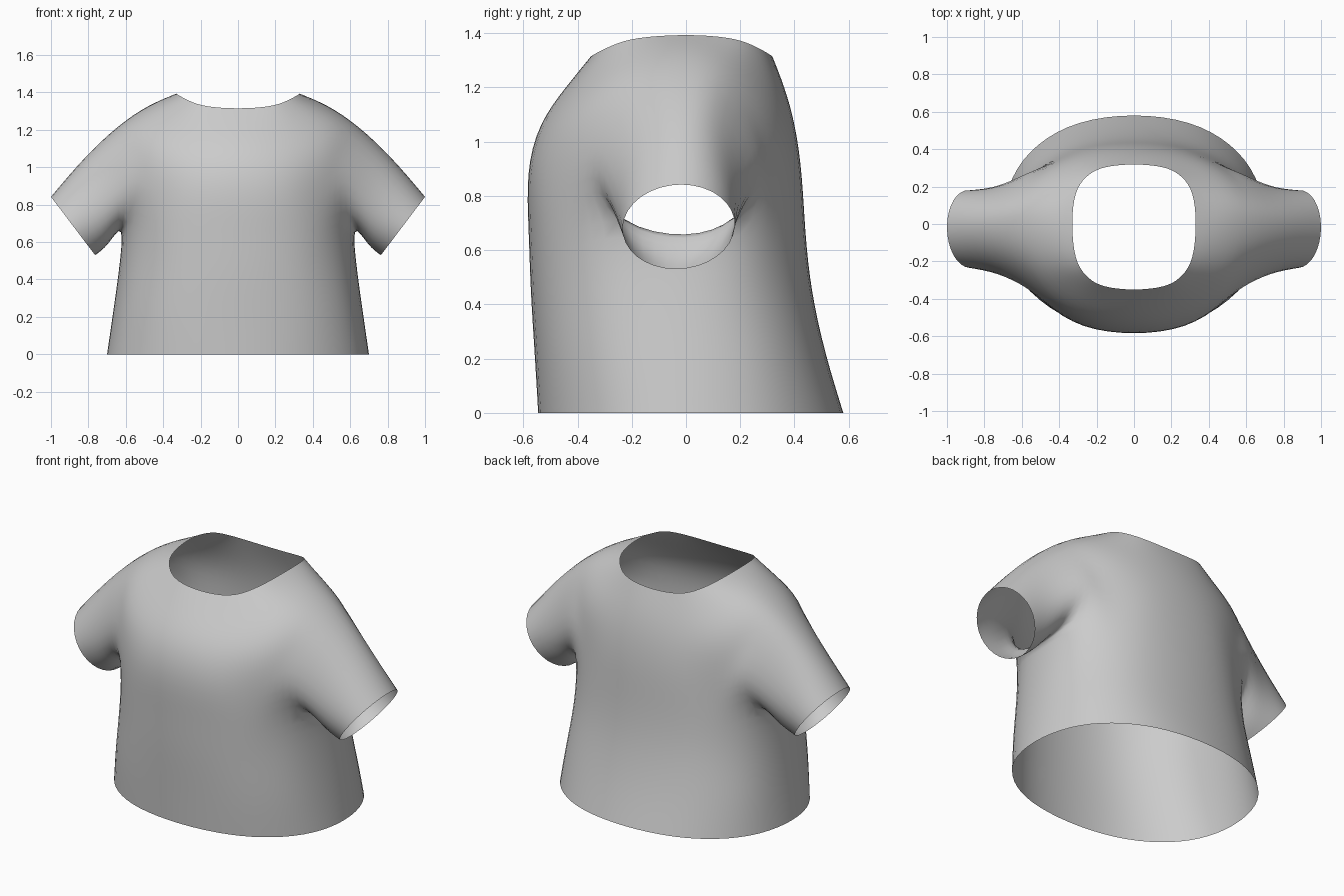
import bpy, bmesh
from math import sin, cos, radians, pi
from mathutils import Vector

if "Cube" in bpy.data.objects:
    bpy.data.objects.remove(bpy.data.objects["Cube"])

COLS = 16
# Body rings: z at front/back, z at side, half width, front y, back y, squareness, fall-off
RINGS = [
    (0.00, 0.00, 0.70, -0.545, 0.580, 2.2, 2),
    (0.22, 0.22, 0.668, -0.558, 0.515, 2.3, 2),
    (0.45, 0.45, 0.637, -0.572, 0.465, 2.3, 2),
    (0.67, 0.655, 0.625, -0.580, 0.440, 2.3, 2),   # armpit
    (0.88, 0.88, 0.620, -0.580, 0.425, 2.3, 2),    # middle of armhole
    (1.06, 1.215, 0.640, -0.535, 0.400, 2.1, 4),   # top of armhole
    (1.20, 1.327, 0.480, -0.443, 0.362, 2.3, 3),
    (1.315, 1.393, 0.330, -0.350, 0.318, 2.8, 2),  # neck
]
PIT, MID, TOP = 3, 4, 5


def power(v, p):
    return abs(v) ** p * (1 if v >= 0 else -1)


def ring_point(ring, j):
    z0, z1, rx, yf, yb, n, fall = ring
    t = radians(-90 + 360 / COLS * j)
    c, s = cos(t), sin(t)
    if abs(c) < 1e-6:
        c = 0
    y = power(s, 2 / n) * (yb if s > 0 else -yf)
    return Vector((rx * power(c, 2 / n), y, z0 + (z1 - z0) * abs(c) ** fall))


# Body grid, leaving a two-by-two armhole on each side
bm = bmesh.new()
grid = {}
for i, ring in enumerate(RINGS):
    for j in range(COLS):
        if i == MID and j in (4, 12):
            continue
        grid[i, j] = bm.verts.new(ring_point(ring, j))
for i in range(len(RINGS) - 1):
    for j in range(COLS):
        if i in (PIT, MID) and j in (3, 4, 11, 12):
            continue
        k = (j + 1) % COLS
        bm.faces.new([grid[i, j], grid[i, k], grid[i + 1, k], grid[i + 1, j]])

# Sleeves, drawn from each armhole to a round, tilted cuff
for side in (1, -1):
    def col(j):
        return j if side == 1 else COLS - j
    grid[MID, col(3)].co = (side * 0.575, -0.345, 0.92)
    grid[MID, col(5)].co = (side * 0.575, 0.272, 0.92)
    grid[PIT, col(3)].co = (side * 0.588, -0.25, 0.71)
    grid[PIT, col(5)].co = (side * 0.588, 0.20, 0.72)
    loop = [grid[i, col(j)] for i, j in ((TOP, 4), (TOP, 5), (MID, 5), (PIT, 5),
                                         (PIT, 4), (PIT, 3), (MID, 3), (TOP, 3))]
    cuff = []
    for k in range(8):
        c, s = cos(k * pi / 4), sin(k * pi / 4)
        cuff.append(Vector((side * (0.882 + 0.118 * c), -0.027 + 0.01 * c + 0.207 * s,
                            0.686 + 0.156 * c)))
    start = [v.co.copy() for v in loop]
    for f in (0.5, 1.0):
        new = []
        for k, (a, b) in enumerate(zip(start, cuff)):
            p = a.lerp(b, f)
            if f < 1:   # round the shoulder, slim the sleeve where it leaves the body
                p.z += 0.02 * max(0, cos(k * pi / 4))
                p.y -= 0.022 * sin(k * pi / 4)
            new.append(bm.verts.new(p))
        for k in range(8):
            m = (k + 1) % 8
            bm.faces.new([loop[k], loop[m], new[m], new[k]])
        loop = new

bmesh.ops.recalc_face_normals(bm, faces=bm.faces)
bm.faces.ensure_lookup_table()
front = bm.faces[0]
if front.normal.dot(front.calc_center_median()) < 0:
    bmesh.ops.reverse_faces(bm, faces=bm.faces)

mesh = bpy.data.meshes.new("shirt")
bm.to_mesh(mesh)
bm.free()
mesh.polygons.foreach_set("use_smooth", [True] * len(mesh.polygons))
shirt = bpy.data.objects.new("shirt", mesh)
bpy.context.collection.objects.link(shirt)
sub = shirt.modifiers.new("smooth", 'SUBSURF')
sub.levels = sub.render_levels = 2

# Push the cage out so the smoothed cloth passes through the measured points
target = [v.co.copy() for v in mesh.vertices]
for step in range(4):
    deps = bpy.context.evaluated_depsgraph_get()
    deps.update()
    done = [v.co.copy() for v in shirt.evaluated_get(deps).data.vertices[:len(target)]]
    for v, want, got in zip(mesh.vertices, target, done):
        v.co += want - got
    mesh.update()
    shirt.update_tag()
    bpy.context.view_layer.update()
